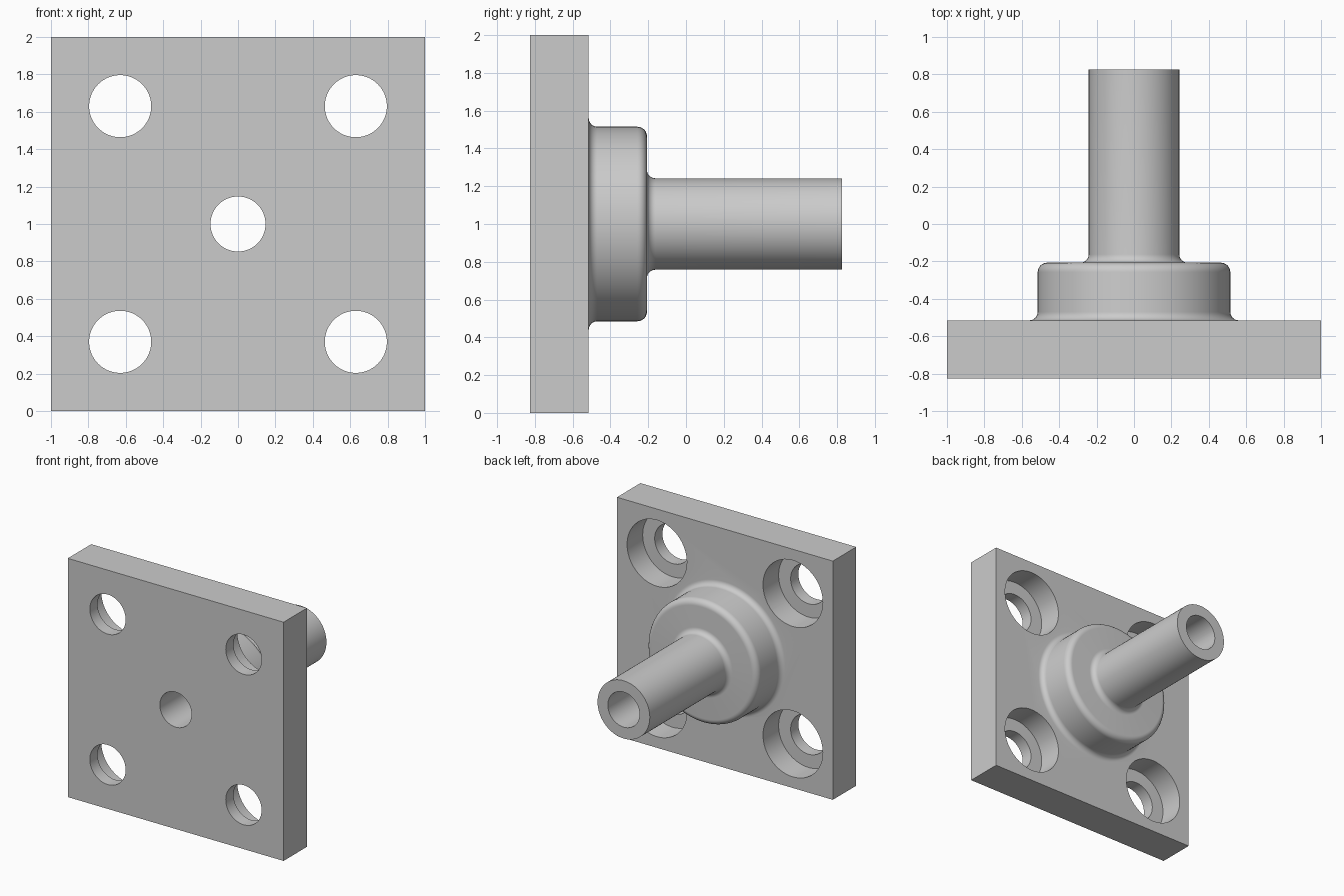
import bpy, bmesh
from math import pi, radians, sin, cos
from mathutils import Vector

cube = bpy.data.objects.get("Cube")
if cube:
    bpy.data.objects.remove(cube, do_unlink=True)

# Main dimensions along y
FRONT, BACK, HUB_END, TIP = -0.825, -0.515, -0.207, 0.825
HUB_R, STEM_R, BORE_R = 0.515, 0.242, 0.147
FILLET = 0.045

steel = bpy.data.materials.new("grey steel")
steel.use_nodes = True
GREY = (0.6, 0.6, 0.6, 1)
steel.diffuse_color = GREY
steel.node_tree.nodes["Principled BSDF"].inputs["Base Color"].default_value = GREY


def add_object(name, bm):
    bmesh.ops.recalc_face_normals(bm, faces=bm.faces)
    mesh = bpy.data.meshes.new(name)
    bm.to_mesh(mesh)
    bm.free()
    mesh.materials.append(steel)
    obj = bpy.data.objects.new(name, mesh)
    bpy.context.collection.objects.link(obj)
    return obj


def lathe(name, profile, x=0, z=1, steps=96):
    """Spin (radius, y) points around an axis parallel to y."""
    bm = bmesh.new()
    verts = [bm.verts.new((x + r, y, z)) for r, y in profile]
    edges = [bm.edges.new(pair) for pair in zip(verts, verts[1:])]
    bmesh.ops.spin(bm, geom=verts + edges, cent=(x, 0, z), axis=(0, 1, 0),
                   angle=2 * pi, steps=steps)
    bmesh.ops.remove_doubles(bm, verts=bm.verts, dist=1e-5)
    return add_object(name, bm)


def arc(r, y, radius, start, end, steps=8):
    angles = [radians(start + (end - start) * i / steps) for i in range(steps + 1)]
    return [(r + radius * cos(a), y + radius * sin(a)) for a in angles]


def combine(target, tool, operation):
    mod = target.modifiers.new(tool.name, "BOOLEAN")
    mod.operation, mod.object, mod.solver = operation, tool, "EXACT"
    bpy.ops.object.select_all(action="DESELECT")
    target.select_set(True)
    bpy.context.view_layer.objects.active = target
    bpy.ops.object.modifier_apply(modifier=mod.name)
    bpy.data.objects.remove(tool, do_unlink=True)


# Square mounting plate
bm = bmesh.new()
bmesh.ops.create_cube(bm, size=1)
bmesh.ops.scale(bm, vec=(2, BACK - FRONT, 2), verts=bm.verts)
bmesh.ops.translate(bm, vec=Vector((0, (FRONT + BACK) / 2, 1)), verts=bm.verts)
flange = add_object("mounting_flange", bm)

# Hub and stem with filleted roots and a rounded shoulder
inside = (FRONT + BACK) / 2
hub_profile = [(0, inside), (HUB_R + FILLET, inside)]
hub_profile += arc(HUB_R + FILLET, BACK + FILLET, FILLET, 270, 180)
hub_profile += arc(HUB_R - 0.05, HUB_END - 0.05, 0.05, 0, 90)
hub_profile += arc(STEM_R + FILLET, HUB_END + FILLET, FILLET, 270, 180)
hub_profile += [(STEM_R, TIP), (0, TIP)]
combine(flange, lathe("hub_and_stem", hub_profile), "UNION")

# Central bore
combine(flange, lathe("bore_cutter", [(0, -1), (BORE_R, -1), (BORE_R, 1), (0, 1)]),
        "DIFFERENCE")

# Counterbored bolt holes, wide on the hub side
LEDGE, HOLE_R, SINK_R = BACK - 0.207, 0.166, 0.277
bolt_profile = [(0, -1), (HOLE_R, -1), (HOLE_R, LEDGE), (SINK_R, LEDGE),
                (SINK_R, -0.45), (0, -0.45)]
for sx in (-1, 1):
    for sz in (-1, 1):
        cutter = lathe("bolt_cutter", bolt_profile, 0.63 * sx, 1 + 0.63 * sz, 64)
        combine(flange, cutter, "DIFFERENCE")

# Smooth curved walls, crisp rims
bpy.ops.object.select_all(action="DESELECT")
flange.select_set(True)
bpy.context.view_layer.objects.active = flange
bpy.ops.object.shade_smooth_by_angle(angle=radians(30))
